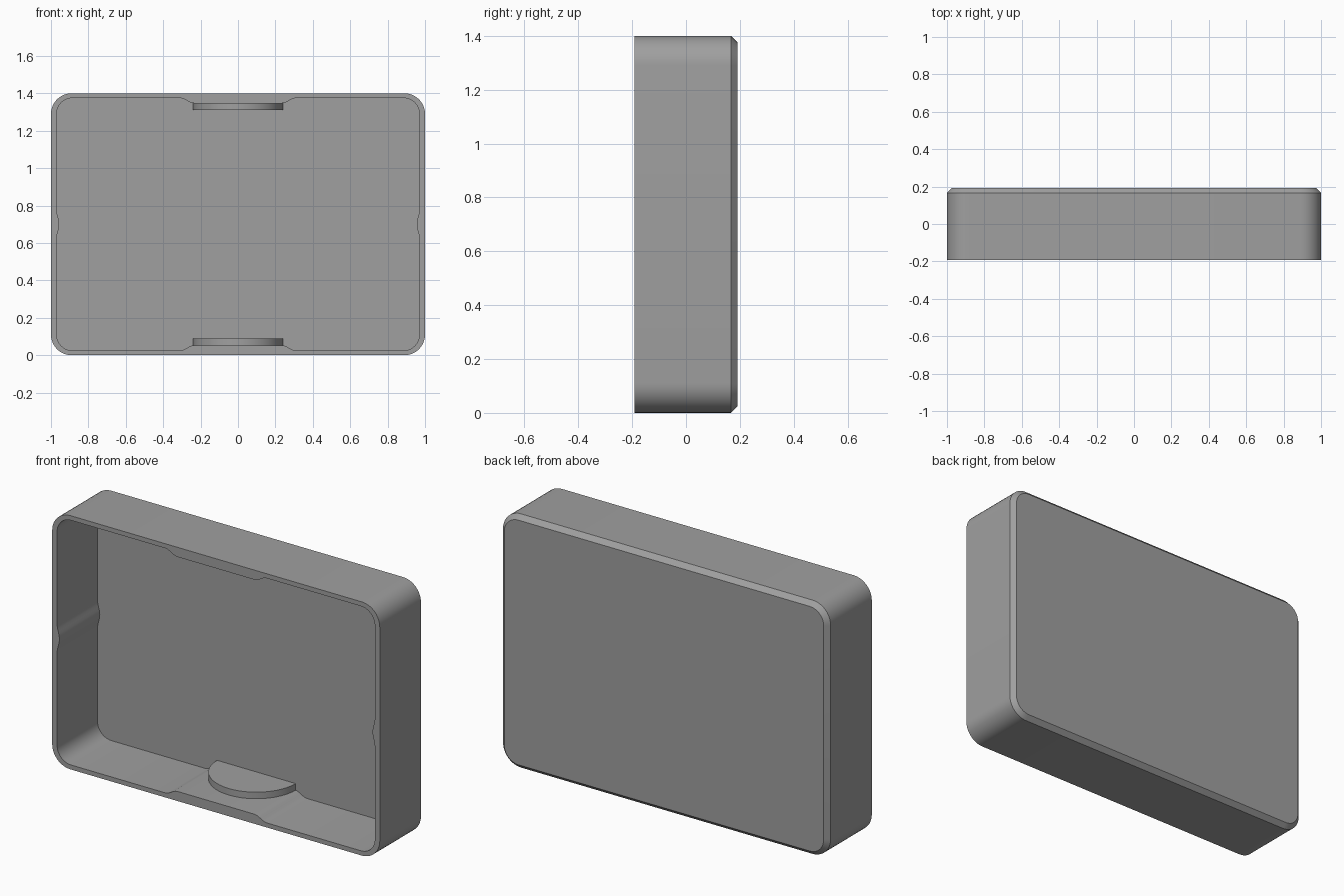
import bpy, bmesh, math

if "Cube" in bpy.data.objects:
    bpy.data.objects.remove(bpy.data.objects["Cube"])

W, H = 1.0, 0.70            # half width, half height
FRONT, BACK = -0.192, 0.192
FLOOR_Y = 0.16              # inner face of the back panel
CHAMFER = 0.025
SEG = 10

grey = bpy.data.materials.new("plain grey")
grey.diffuse_color = (0.35, 0.35, 0.35, 1)
grey.use_nodes = True
grey.node_tree.nodes["Principled BSDF"].inputs["Base Color"].default_value = grey.diffuse_color


def bump(flat, base, rise, n=6):
    """Smooth raised pad along an edge: (position, rise) pairs."""
    up = []
    for i in range(n + 1):
        t = i / n
        up.append((-base + (base - flat) * t, rise * (1 - math.cos(math.pi * t)) / 2))
    down = [(-s, r) for s, r in reversed(up)]
    return up + (down[1:] if flat == 0 else down)


def outline(hw, hh, r, side_bump=(), end_bump=()):
    """Counter-clockwise rounded rectangle with optional inward bumps."""
    pts = []
    for k, (sx, sz) in enumerate([(1, -1), (1, 1), (-1, 1), (-1, -1)]):
        for i in range(SEG + 1):
            a = math.radians(-90 + 90 * k + 90 * i / SEG)
            pts.append((sx * (hw - r) + r * math.cos(a), sz * (hh - r) + r * math.sin(a)))
        if k == 0:
            pts += [(hw - d, s) for s, d in side_bump]
        elif k == 1:
            pts += [(-s, hh - d) for s, d in end_bump]
        elif k == 2:
            pts += [(-hw + d, -s) for s, d in side_bump]
        else:
            pts += [(s, -hh + d) for s, d in end_bump]
    return pts


def ring(bm, pts, y):
    return [bm.verts.new((x, y, z + H)) for x, z in pts]


def bridge(bm, a, b):
    for i in range(len(a)):
        j = (i + 1) % len(a)
        bm.faces.new((a[i], a[j], b[j], b[i]))


def finish(bm, name):
    bmesh.ops.recalc_face_normals(bm, faces=bm.faces)
    mesh = bpy.data.meshes.new(name)
    bm.to_mesh(mesh)
    bm.free()
    mesh.materials.append(grey)
    ob = bpy.data.objects.new(name, mesh)
    bpy.context.collection.objects.link(ob)
    bpy.ops.object.select_all(action='DESELECT')
    ob.select_set(True)
    bpy.context.view_layer.objects.active = ob
    bpy.ops.object.shade_smooth_by_angle(angle=math.radians(30))
    return ob


# Tray shell: outer wall, chamfered back, hollow inside with padded walls
bm = bmesh.new()
outer = outline(W, H, 0.11)
inner = outline(W - 0.03, H - 0.025, 0.085,
                bump(0, 0.08, 0.014), bump(0.235, 0.31, 0.028))
rim_out = ring(bm, outer, FRONT)
wall_end = ring(bm, outer, BACK - CHAMFER)
back = ring(bm, outline(W - CHAMFER, H - CHAMFER, 0.11 - CHAMFER), BACK)
rim_in = ring(bm, inner, FRONT)
cavity_end = ring(bm, inner, FLOOR_Y)
bridge(bm, rim_out, wall_end)
bridge(bm, wall_end, back)
bridge(bm, rim_in, cavity_end)
bm.faces.new(back)
bm.faces.new(cavity_end)
# Flat front rim between the two outlines
rim_edges = [bm.edges.get((r[i], r[(i + 1) % len(r)]))
             for r in (rim_out, rim_in) for i in range(len(r))]
bmesh.ops.triangle_fill(bm, edges=rim_edges, use_beauty=True, normal=(0, -1, 0))
finish(bm, "tray_shell")

# Half-round tabs standing on the lower and upper pads
R = 0.24
half_disc = [(R, FLOOR_Y + 0.01)]
half_disc += [(R * math.cos(math.pi * i / 32), FLOOR_Y - R * math.sin(math.pi * i / 32))
              for i in range(33)]
half_disc.append((-R, FLOOR_Y + 0.01))
for name, z0, z1 in (("lower_tab", 0.045, 0.089),
                     ("upper_tab", 2 * H - 0.089, 2 * H - 0.045)):
    bm = bmesh.new()
    low = [bm.verts.new((x, y, z0)) for x, y in half_disc]
    top = [bm.verts.new((x, y, z1)) for x, y in half_disc]
    bridge(bm, low, top)
    bm.faces.new(low)
    bm.faces.new(top)
    finish(bm, name)
